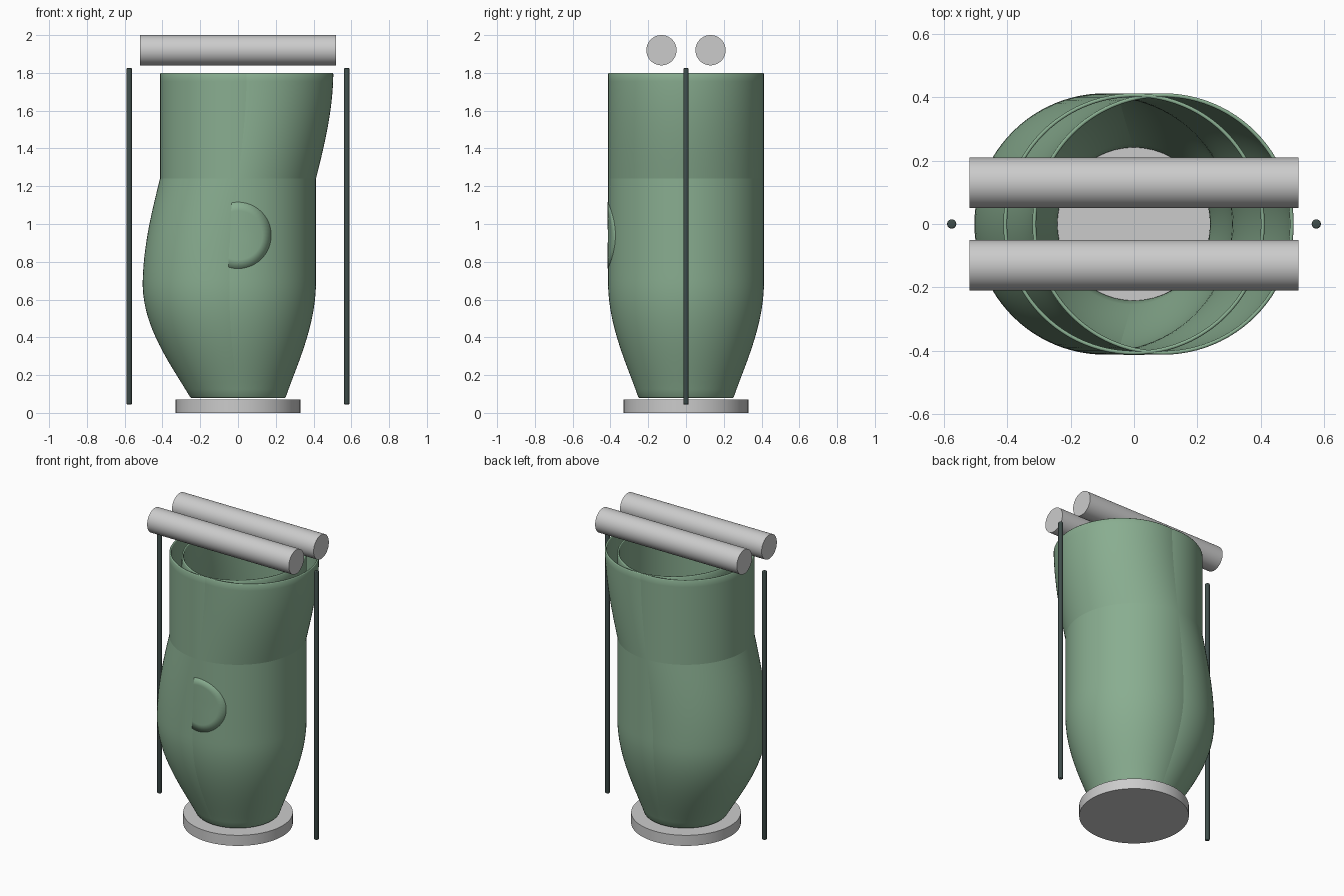
import bpy, bmesh, math
from mathutils import Matrix

if "Cube" in bpy.data.objects:
    bpy.data.objects.remove(bpy.data.objects["Cube"])


def material(name, rgb):
    m = bpy.data.materials.new(name)
    m.diffuse_color = (*rgb, 1)
    m.use_nodes = True
    m.node_tree.nodes["Principled BSDF"].inputs["Base Color"].default_value = m.diffuse_color
    return m


GREEN = material("green", (0.25, 0.42, 0.28))
DARK = material("dark", (0.05, 0.075, 0.07))


def finish(name, bm, mat=None, angle=35):
    bmesh.ops.recalc_face_normals(bm, faces=bm.faces)
    me = bpy.data.meshes.new(name)
    bm.to_mesh(me)
    bm.free()
    ob = bpy.data.objects.new(name, me)
    bpy.context.collection.objects.link(ob)
    if mat:
        me.materials.append(mat)
    bpy.ops.object.select_all(action='DESELECT')
    ob.select_set(True)
    bpy.context.view_layer.objects.active = ob
    bpy.ops.object.shade_smooth_by_angle(angle=math.radians(angle))
    return ob


def cylinder(name, r, length, centre, along_x=False, mat=None, bevel=0, seg=64):
    bm = bmesh.new()
    bmesh.ops.create_cone(bm, cap_ends=True, segments=seg, radius1=r, radius2=r, depth=length)
    if bevel:
        caps = [e for e in bm.edges if abs(e.verts[0].co.z - e.verts[1].co.z) < 1e-5]
        bmesh.ops.bevel(bm, geom=caps, offset=bevel, segments=3, profile=0.5, affect='EDGES')
    mx = Matrix.Rotation(math.pi / 2, 4, 'Y') if along_x else Matrix.Identity(4)
    bmesh.ops.transform(bm, matrix=Matrix.Translation(centre) @ mx, verts=bm.verts)
    return finish(name, bm, mat)


Z0, Z1, ZB, R0, R1, WALL = 0.08, 1.80, 0.70, 0.252, 0.413, 0.012


def radius(z):
    # tapered foot easing into a straight tube
    t = min(1, (z - Z0) / (ZB - Z0))
    return R0 + (R1 - R0) * math.sin(t * math.pi / 2) ** 1.08


def tube(name, sway):
    # open thin-walled tube with rounded lips, axis swaying sideways along x
    n, seg = 44, 96
    zs = [Z0 + 0.006 + (Z1 - Z0 - 0.012) * i / n for i in range(n + 1)]
    prof = [(radius(z), z) for z in zs]
    prof += [(R1 - 0.003, Z1 - 0.001), (R1 - WALL + 0.003, Z1 - 0.001)]
    prof += [(radius(z) - WALL, z) for z in reversed(zs)]
    prof += [(R0 - WALL + 0.003, Z0), (R0 - 0.003, Z0)]
    bm = bmesh.new()
    rings = []
    for r, z in prof:
        dx = -sway * math.sin(math.pi * (z - Z0) / 1.16)
        rings.append([bm.verts.new((dx + r * math.cos(2 * math.pi * k / seg),
                                    r * math.sin(2 * math.pi * k / seg), z)) for k in range(seg)])
    for i, a in enumerate(rings):
        b = rings[(i + 1) % len(rings)]
        for k in range(seg):
            j = (k + 1) % seg
            bm.faces.new((a[k], a[j], b[j], b[k]))
    return finish(name, bm, GREEN, 60)


tube("straight_tube", 0)
tube("swaying_tube", 0.092)

# round patch lying on the front of the straight tube
bm = bmesh.new()
bmesh.ops.create_circle(bm, cap_ends=False, segments=48, radius=0.176)
outer = list(bm.edges)
for r in (0.13, 0.085, 0.04):
    ret = bmesh.ops.extrude_edge_only(bm, edges=outer)["geom"]
    for v in [g for g in ret if isinstance(g, bmesh.types.BMVert)]:
        v.co = v.co.normalized() * r
    outer = [g for g in ret if isinstance(g, bmesh.types.BMEdge)]
bmesh.ops.contextual_create(bm, geom=outer)
for v in bm.verts:
    x, h = v.co.x, v.co.y
    v.co = (x, -math.sqrt((R1 + 0.0015) ** 2 - x * x), 0.94 + h)
patch = finish("front_patch", bm, GREEN)
sol = patch.modifiers.new("thickness", 'SOLIDIFY')
sol.thickness = 0.006
sol.offset = -1

# base plate, top rollers and side rods
cylinder("base_plate", 0.33, 0.07, (0, 0, 0.035))
for s, side in ((-1, "front"), (1, "back")):
    cylinder(side + "_roller", 0.08, 1.04, (0, s * 0.13, 1.92), along_x=True)
for s, side in ((-1, "left"), (1, "right")):
    cylinder(side + "_rod", 0.0145, 1.78, (s * 0.576, 0, 0.935), mat=DARK, bevel=0.005, seg=24)
